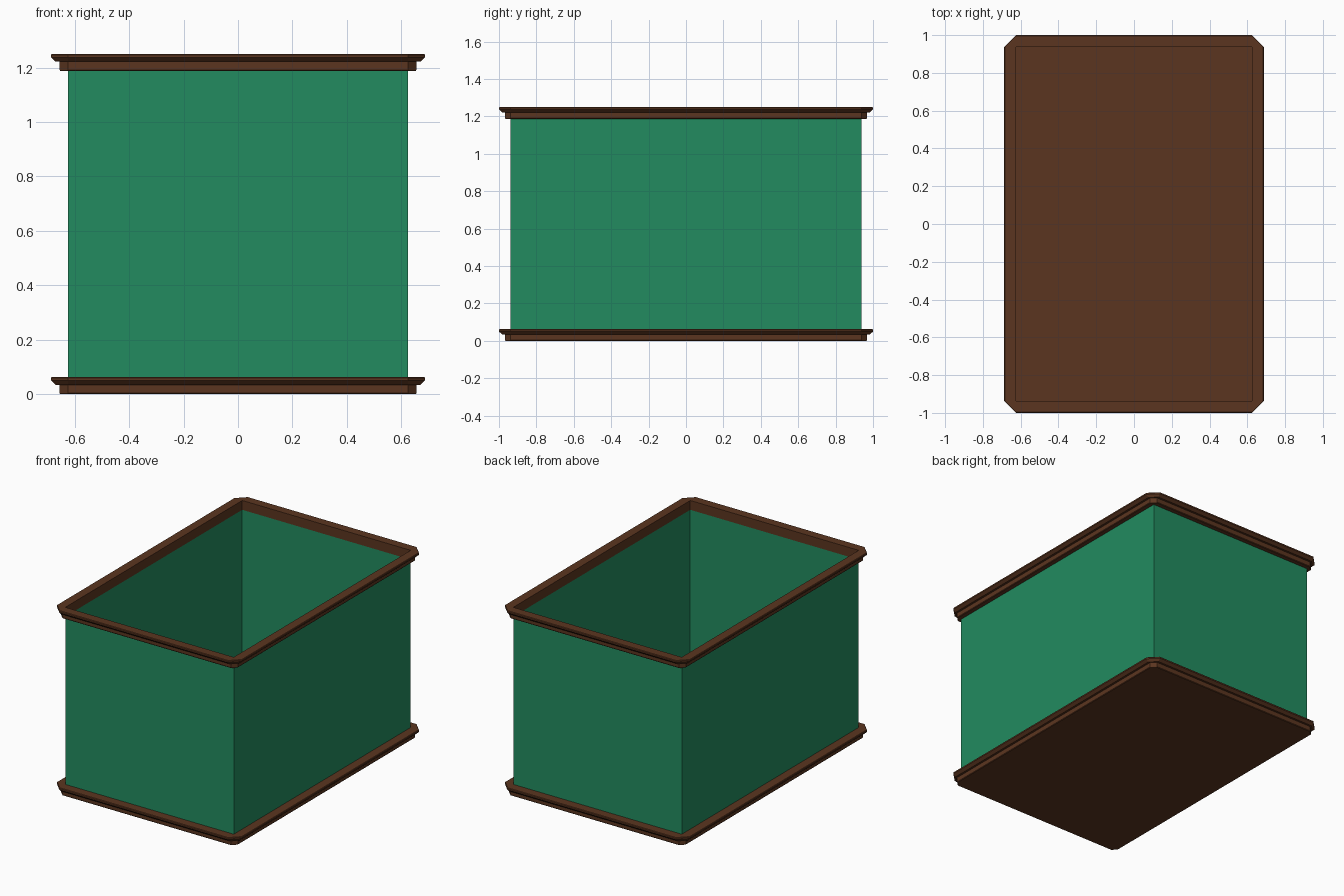
import bpy, bmesh

if "Cube" in bpy.data.objects:
    bpy.data.objects.remove(bpy.data.objects["Cube"])

HX, HY, H = 0.625, 0.9375, 1.25   # box half sizes and height
T = 0.0625                        # trim height and overhang


def material(name, rgb):
    m = bpy.data.materials.new(name)
    m.diffuse_color = (*rgb, 1)
    m.use_nodes = True
    m.node_tree.nodes["Principled BSDF"].inputs["Base Color"].default_value = m.diffuse_color
    return m


def finish(name, bm, mat):
    bmesh.ops.remove_doubles(bm, verts=bm.verts, dist=1e-5)
    bmesh.ops.recalc_face_normals(bm, faces=bm.faces)
    me = bpy.data.meshes.new(name)
    bm.to_mesh(me)
    bm.free()
    me.materials.append(mat)
    ob = bpy.data.objects.new(name, me)
    bpy.context.collection.objects.link(ob)
    return ob


def outline(d):
    # rectangle pushed out by d, with corners cut at 45 degrees
    x, y = HX, HY
    return [(x + d, -y), (x + d, y), (x, y + d), (-x, y + d),
            (-x - d, y), (-x - d, -y), (-x, -y - d), (x, -y - d)]


def sweep(name, profile, mat, closed):
    bm = bmesh.new()
    rows = [[bm.verts.new((x, y, z)) for x, y in outline(d)] for d, z in profile]
    n = len(rows)
    for i in range(n if closed else n - 1):
        a, b = rows[i], rows[(i + 1) % n]
        for j in range(8):
            k = (j + 1) % 8
            bm.faces.new((a[j], a[k], b[k], b[j]))
    bmesh.ops.remove_doubles(bm, verts=bm.verts, dist=1e-5)
    bmesh.ops.dissolve_degenerate(bm, edges=bm.edges, dist=1e-5)
    return finish(name, bm, mat)


green = material("green_panel", (0.016, 0.26, 0.115))
brown = material("brown_wood", (0.105, 0.036, 0.014))

# stepped moulding: (overhang, height)
moulding = [(0, 0), (0.028, 0), (0.03125, 0.004), (0.03125, 0.034),
            (0.045, 0.034), (T, 0.05), (T, 0.059), (0.059, T), (0, T)]
for name, z0 in (("bottom_trim", 0), ("top_trim", H - T)):
    sweep(name, [(d, z + z0) for d, z in moulding], brown, True)

# four thin side walls between the trims
sweep("side_walls", [(0, T), (0, H - T)], green, False)

# floor panel
bm = bmesh.new()
bm.faces.new([bm.verts.new((sx * HX, sy * HY, 0))
              for sx, sy in ((-1, -1), (-1, 1), (1, 1), (1, -1))])
finish("floor", bm, brown)
